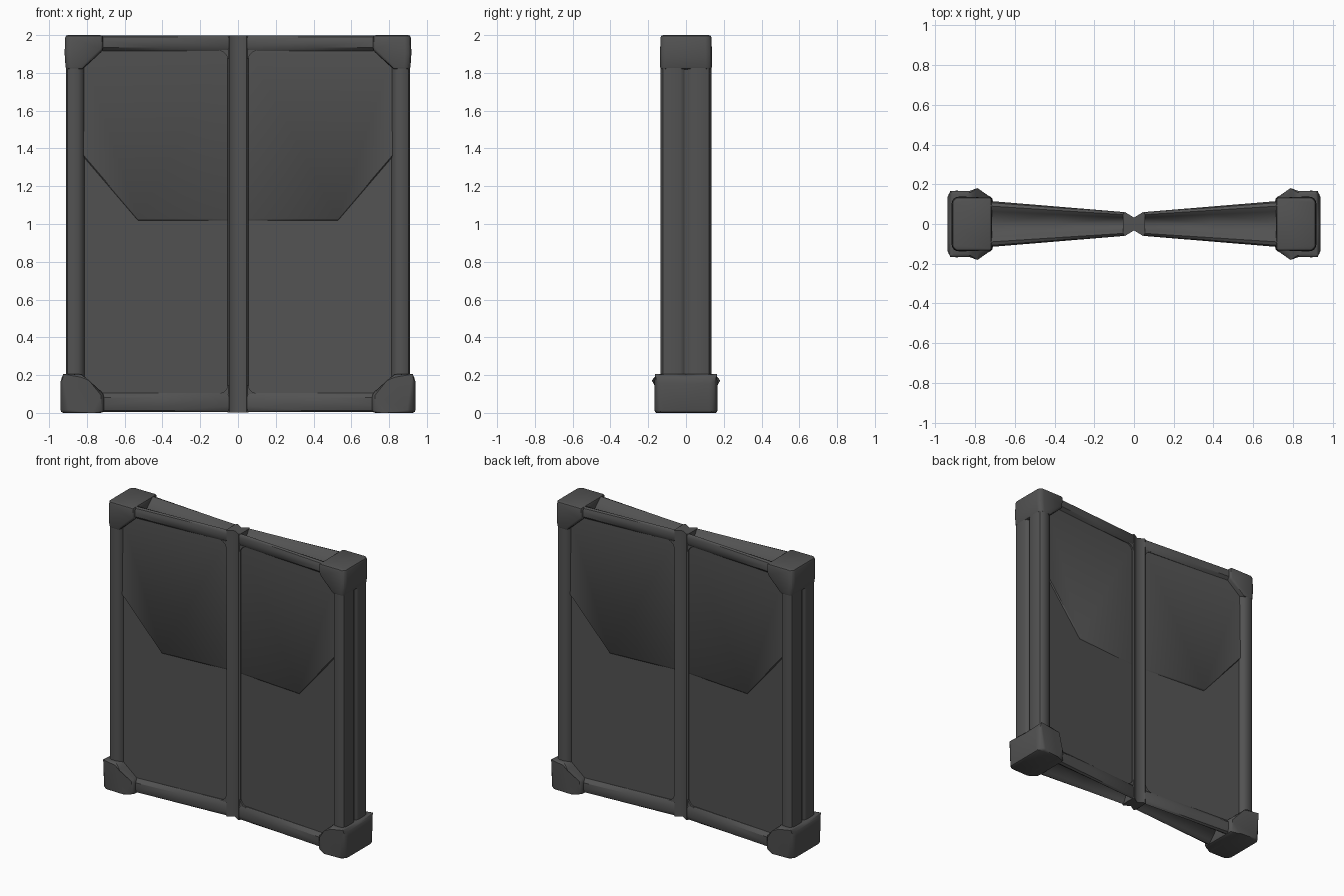
import bpy, bmesh, math

if "Cube" in bpy.data.objects:
    bpy.data.objects.remove(bpy.data.objects["Cube"])

grey = bpy.data.materials.new("dark grey metal")
grey.diffuse_color = (0.085, 0.085, 0.085, 1)
grey.use_nodes = True
grey.node_tree.nodes["Principled BSDF"].inputs["Base Color"].default_value = grey.diffuse_color


def depth(x):
    """Half thickness of the tapering frame at a given x."""
    pts = [(0, .03), (.05, .06), (.74, .117), (.95, .13)]
    for (a, p), (b, q) in zip(pts, pts[1:]):
        if x <= b:
            return p + (q - p) * (x - a) / (b - a)
    return .13


def panel_depth(x):
    return .042 + (x - .05) * .076


def loft(name, rings, bevel=0, chamfer_x=None, chamfer=.04, angle=38):
    """Loft rings of points, drop hidden seam faces, mirror left/right and front/back."""
    bm = bmesh.new()
    vs = [[bm.verts.new(p) for p in r] for r in rings]
    n = len(rings[0])
    for a, b in zip(vs, vs[1:]):
        for i in range(n):
            j = (i + 1) % n
            bm.faces.new((a[i], a[j], b[j], b[i]))
    for end in (vs[0], vs[-1]):
        if bevel:
            bm.faces.new(end)
        else:
            for i in range(1, n - 1):
                bm.faces.new((end[0], end[i], end[i + 1]))
    bmesh.ops.recalc_face_normals(bm, faces=bm.faces)
    if chamfer_x:  # cut the outer upright corner first
        edges = [e for e in bm.edges if all(v.co.x > chamfer_x and v.co.y < -.01 for v in e.verts)
                 and abs(e.verts[0].co.z - e.verts[1].co.z) > .05]
        bmesh.ops.bevel(bm, geom=edges, offset=chamfer, segments=1, affect='EDGES')
    if bevel:
        edges = [e for e in bm.edges if not all(abs(v.co.y) < 1e-4 for v in e.verts)]
        bmesh.ops.bevel(bm, geom=edges, offset=bevel, segments=2, profile=.5,
                        affect='EDGES', clamp_overlap=True)
    hidden = [f for f in bm.faces if all(abs(v.co.y) < 1e-4 for v in f.verts)
              or all(abs(v.co.x) < 1e-4 for v in f.verts)]
    bmesh.ops.delete(bm, geom=hidden, context='FACES')
    me = bpy.data.meshes.new(name)
    bm.to_mesh(me)
    bm.free()
    me.materials.append(grey)
    me.shade_smooth()
    me.set_sharp_from_angle(angle=math.radians(angle))
    ob = bpy.data.objects.new(name, me)
    bpy.context.collection.objects.link(ob)
    m = ob.modifiers.new("mirror", 'MIRROR')
    m.use_axis = (True, True, False)
    m.merge_threshold = .0005


def plate(name, pts, **kw):
    """Solid from (x, z, half depth) points back to the middle plane."""
    loft(name, [[(x, -d, z) for x, z, d in pts],
                [(x, 0, z) for x, z, d in pts]], **kw)


# Top and bottom rails with a groove between front and back
prof = [(0, .085), (.8, .085), (1, .065), (1, .028), (.93, .01), (.78, .003), (.55, .015), (0, .075)]
for name, flip in (("top_rail", True), ("bottom_rail", False)):
    loft(name, [[(x, -k * depth(x), (2 - z) if flip else z * 1.25) for k, z in prof]
                for x in (0, .05, .4, .74, .86)])

# Side posts: rounded front and back halves meeting in a groove
post = [(.81, 0), (.81, .095), (.825, .122), (.845, .134), (.885, .134),
        (.903, .122), (.91, .10), (.91, .03), (.903, .012), (.885, 0)]
loft("side_post", [[(x, -d, z) for x, d in post] for z in (.12, 1.9)])

# Centre stile: two flat strips meeting in a shallow valley
stile = [(0, 0), (0, .032), (.045, .06), (.054, .052), (.056, 0)]
loft("centre_stile", [[(x, -d, z) for x, d in stile] for z in (.003, 1.997)])

# Lower panel
low = [(.53, 1.02), (.05, 1.02), (.05, .09), (.83, .09), (.83, 1.37)]
plate("lower_panel", [(x, z, panel_depth(x)) for x, z in low])

# Upper panel: slightly proud, with a sloped lower lip shaded smoothly
up = [(.53, 1.028, .009, -.009), (.83, 1.378, .008, -.009), (.83, 1.93, .002, 0),
      (.05, 1.93, .001, 0), (.05, 1.028, .001, -.009)]
loft("upper_panel", [[(x, -panel_depth(x) - o, z) for x, z, o, s in up],
                     [(x, -panel_depth(x), z + s) for x, z, o, s in up],
                     [(x, 0, z + s) for x, z, o, s in up]], angle=52)

# Small fillets in the inner corners of the panel openings
for name, z, s in (("upper_fillet", 1.92, -1), ("lower_fillet", .1, 1)):
    pts = [(.05, z), (.1, z), (.075, z + s * .012), (.062, z + s * .025), (.05, z + s * .05)]
    plate(name, [(x, zz, .056) for x, zz in pts])

# Corner caps with chamfered outer corners
plate("top_corner_cap", [(.715, 2, .135), (.715, 1.92, .13), (.825, 1.818, .138),
                         (.912, 1.818, .138), (.918, 1.9, .138), (.915, 2, .135)],
      bevel=.016, chamfer_x=.88, chamfer=.02)
plate("bottom_corner_cap", [(.71, 0, .13), (.71, .1, .13), (.79, .173, .165), (.825, .205, .165),
                            (.925, .205, .165), (.94, .17, .168), (.94, 0, .168),
                            (.77, 0, .168)],
      bevel=.016, chamfer_x=.9, chamfer=.03)
